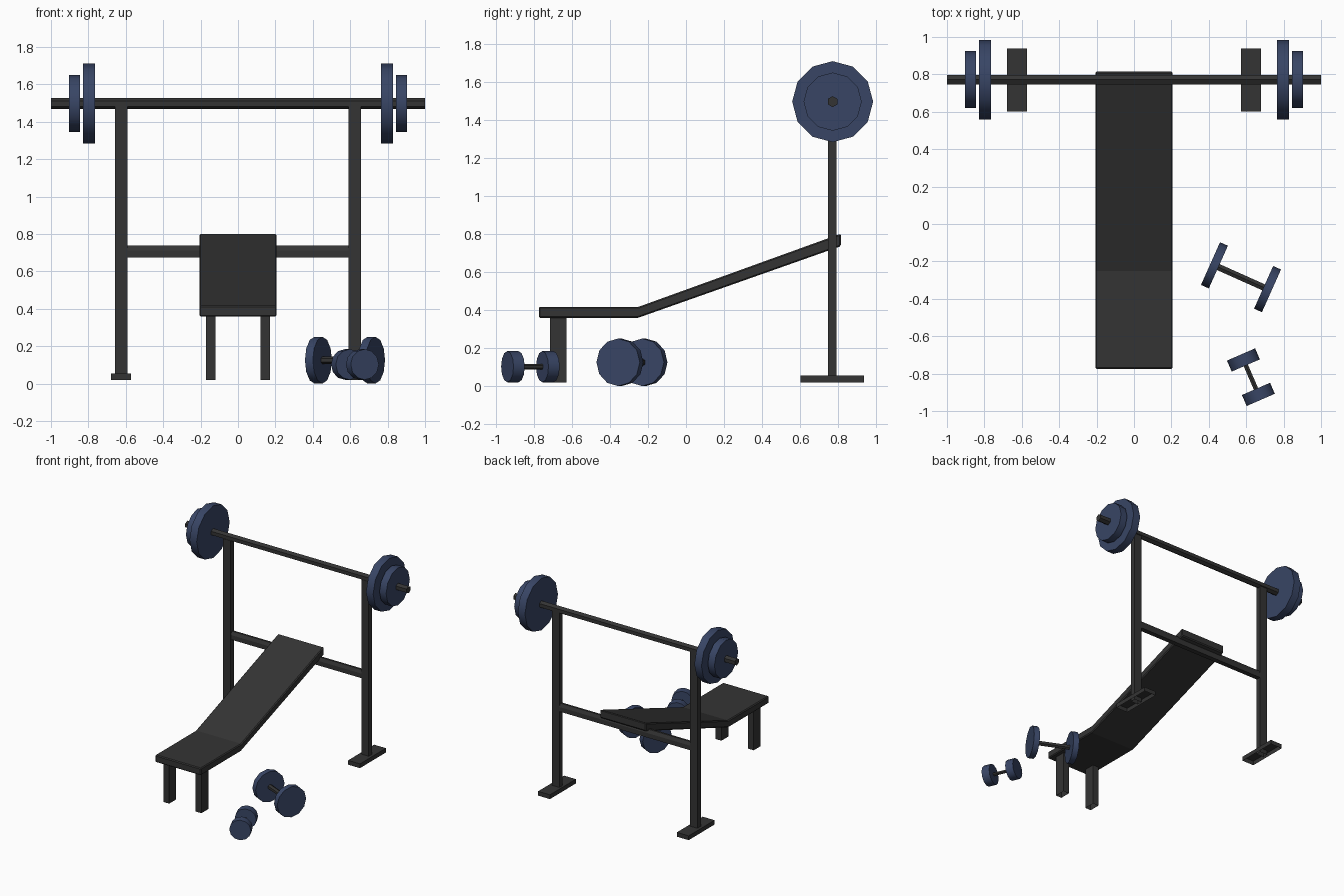
import bpy, bmesh, math
from mathutils import Vector

if "Cube" in bpy.data.objects:
    bpy.data.objects.remove(bpy.data.objects["Cube"])


def material(name, rgb):
    m = bpy.data.materials.new(name)
    m.diffuse_color = (*rgb, 1)
    m.use_nodes = True
    m.node_tree.nodes["Principled BSDF"].inputs["Base Color"].default_value = m.diffuse_color
    return m


BLACK = material("charcoal black", (0.034, 0.034, 0.034))
BLUE = material("slate blue", (0.040, 0.060, 0.130))


def finish(bm, name, mat, normals=True):
    if normals:
        bmesh.ops.recalc_face_normals(bm, faces=bm.faces)
    me = bpy.data.meshes.new(name)
    bm.to_mesh(me)
    bm.free()
    me.materials.append(mat)
    ob = bpy.data.objects.new(name, me)
    bpy.context.collection.objects.link(ob)
    return ob


def box(name, x, y, z, mat, open_bottom=False):
    """Box from (min, max) pairs, optionally a tube end left open below."""
    bm = bmesh.new()
    bmesh.ops.create_cube(bm, size=1)
    for v in bm.verts:
        v.co = [r[0] if c < 0 else r[1] for c, r in zip(v.co, (x, y, z))]
    if open_bottom:
        bm.normal_update()
        down = [f for f in bm.faces if f.normal.z < -0.9]
        bmesh.ops.delete(bm, geom=down, context='FACES_ONLY')
    return finish(bm, name, mat, not open_bottom)


def rod(name, a, b, radius, sides, mat, smooth=False):
    """Horizontal prism from a to b with a corner at the top."""
    a, b = Vector(a), Vector(b)
    up = Vector((0, 0, 1))
    side = (b - a).normalized().cross(up)
    bm = bmesh.new()
    rings = []
    for c in (a, b):
        rings.append([bm.verts.new(c + radius * (up * math.cos(t) + side * math.sin(t)))
                      for t in (2 * math.pi * i / sides for i in range(sides))])
        bm.faces.new(rings[-1])
    for i in range(sides):
        j = (i + 1) % sides
        bm.faces.new((rings[0][i], rings[0][j], rings[1][j], rings[1][i]))
    ob = finish(bm, name, mat)
    if smooth:
        bpy.ops.object.select_all(action='DESELECT')
        ob.select_set(True)
        bpy.context.view_layer.objects.active = ob
        bpy.ops.object.shade_smooth_by_angle(angle=math.radians(35))
    return ob


def extrude_x(name, profile, half, mat):
    """Extrude a (y, z) outline across x."""
    bm = bmesh.new()
    left = [bm.verts.new((-half, y, z)) for y, z in profile]
    right = [bm.verts.new((half, y, z)) for y, z in profile]
    bm.faces.new(left)
    bm.faces.new(right)
    for i in range(len(profile)):
        j = (i + 1) % len(profile)
        bm.faces.new((left[i], left[j], right[j], right[i]))
    return finish(bm, name, mat)


def dumbbell(name, c1, c2, radius, thick, bar):
    """Two heads centred at c1 and c2 joined by a thin handle."""
    c1, c2 = Vector(c1), Vector(c2)
    d = (c2 - c1).normalized() * thick / 2
    rod(name + "_handle", c1, c2, bar, 6, BLACK)
    for i, c in enumerate((c1, c2)):
        rod(f"{name}_head_{i + 1}", c - d, c + d, radius, 12, BLUE, True)


# Barbell
BY, BZ = 0.772, 1.497
rod("barbell_bar", (-1, BY, BZ), (1, BY, BZ), 0.029, 6, BLACK)

for s, side in ((-1, "left"), (1, "right")):
    # Weight plates
    for label, x0, x1, r in (("large", 0.765, 0.829, 0.213), ("small", 0.844, 0.904, 0.153)):
        rod(f"{side}_{label}_plate", (s * x0, BY, BZ), (s * x1, BY, BZ), r, 12, BLUE, True)

    def span(x0, x1):
        return sorted((s * x0, s * x1))

    # Rack upright and foot, bench leg
    box(side + "_upright", span(0.59, 0.657), (0.748, 0.791), (0.02, 1.48), BLACK, True)
    box(side + "_rack_foot", span(0.573, 0.68), (0.602, 0.937), (0.02, 0.055), BLACK, True)
    box(side + "_bench_leg", span(0.12, 0.172), (-0.717, -0.628), (0.02, 0.385), BLACK, True)

# Crossbar between the uprights
extrude_x("rack_crossbar", [(0.75, 0.674), (0.75, 0.711), (0.762, 0.738),
                            (0.778, 0.738), (0.79, 0.711), (0.79, 0.674)], 0.6, BLACK)

# Inclined bench pad
bench = extrude_x("bench_pad", [(-0.775, 0.358), (-0.256, 0.358), (0.815, 0.736),
                                (0.815, 0.802), (-0.25, 0.417), (-0.775, 0.417)], 0.207, BLACK)
bevel = bench.modifiers.new("soft edges", 'BEVEL')
bevel.width = 0.007
bevel.segments = 1
bevel.limit_method = 'ANGLE'
bevel.angle_limit = math.radians(40)

# Dumbbells on the floor
dumbbell("large_dumbbell", (0.43, -0.221, 0.125), (0.714, -0.348, 0.125), 0.125, 0.046, 0.02)
dumbbell("small_dumbbell", (0.585, -0.727, 0.102), (0.665, -0.911, 0.102), 0.082, 0.064, 0.014)
